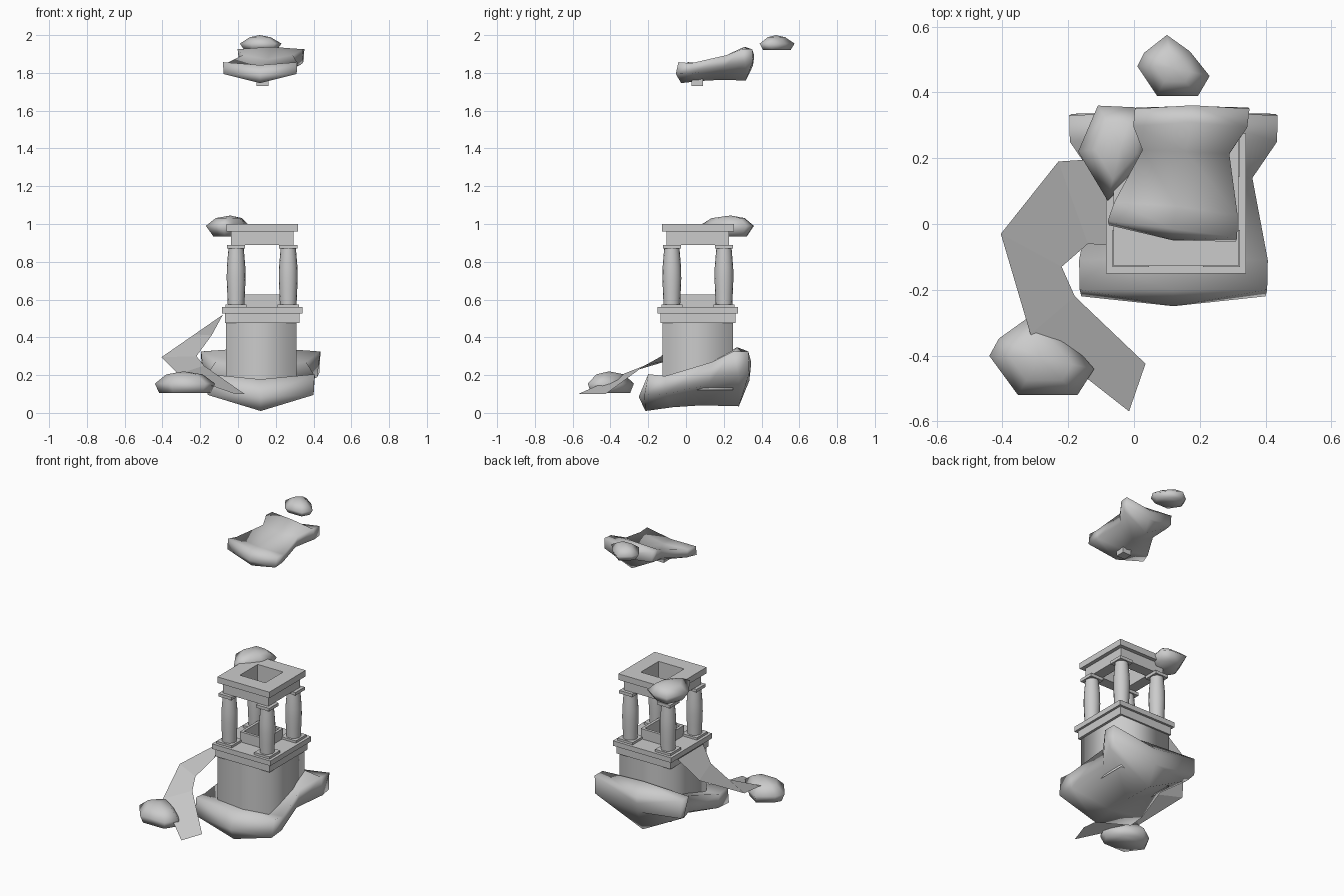
import bpy, bmesh, math
from mathutils import Vector

if "Cube" in bpy.data.objects:
    bpy.data.objects.remove(bpy.data.objects["Cube"])

CX, CY = 0.128, 0.063      # temple axis


def mesh_object(name, verts, faces, smooth=False):
    me = bpy.data.meshes.new(name)
    me.from_pydata([tuple(v) for v in verts], [], faces)
    bm = bmesh.new()
    bm.from_mesh(me)
    bmesh.ops.recalc_face_normals(bm, faces=bm.faces[:])
    bm.to_mesh(me)
    bm.free()
    for p in me.polygons:
        p.use_smooth = smooth
    ob = bpy.data.objects.new(name, me)
    bpy.context.collection.objects.link(ob)
    return ob


def loft(rings, close=False):
    """Quads between equal rings of points; close joins last ring to first."""
    n, m = len(rings[0]), len(rings)
    verts = [v for r in rings for v in r]
    faces = []
    for i in range(m if close else m - 1):
        j = (i + 1) % m
        for k in range(n):
            l = (k + 1) % n
            faces.append((i * n + k, i * n + l, j * n + l, j * n + k))
    return verts, faces


def square(h, z, cx=CX, cy=CY):
    return [(cx + sx * h, cy + sy * h, z) for sx, sy in ((-1, -1), (1, -1), (1, 1), (-1, 1))]


def frame(name, outer, inner, z0, z1):
    """Square slab with a square hole."""
    v, f = loft([square(outer, z0), square(outer, z1), square(inner, z1), square(inner, z0)], True)
    return mesh_object(name, v, f)


def block(name, h, z0, z1, cx, cy):
    v, f = loft([square(h, z0, cx, cy), square(h, z1, cx, cy)])
    return mesh_object(name, v, f + [(0, 1, 2, 3), (4, 5, 6, 7)])


# island rings front to back: keel, lower side, upper side, top centre (half, x from centre)
RINGS = [
    [(0, -.215, .01), (.28, -.22, .095), (.285, -.20, .205), (0, -.20, .178)],
    [(0, -.07, .03), (.275, -.11, .10), (.287, -.11, .195), (0, -.10, .17)],
    [(0, .08, .04), (.225, .12, .15), (.24, .14, .27), (0, .14, .23)],
    [(0, .28, .035), (.30, .28, .19), (.315, .25, .325), (0, .27, .348)],
    [(0, .335, .17), (.31, .335, .21), (.317, .33, .325), (0, .345, .27)],
]


def island(name, place):
    rings = []
    for b, l, h, t in RINGS:
        full = [b, l, h, t, (-h[0], h[1], h[2]), (-l[0], l[1], l[2])]
        rings.append([place(*p) for p in full])
    v, f = loft(rings)
    v += [place(0, -.25, .085), place(0, .342, .23)]
    a, last = len(v) - 2, (len(rings) - 1) * 6
    for k in range(6):
        f.append((k, (k + 1) % 6, a))
        f.append((last + k, last + (k + 1) % 6, a + 1))
    return mesh_object(name, v, f, True)


def upper_place(x, y, z):
    t = min(1, max(0, (y + .2) / .34))           # narrower and shifted towards the back
    s = min(1, max(0, (y + .2) / .5))
    px = x * (.69 - .14 * t)
    return (.117 + .06 * s + px, .123 + .69 * y - .13 * px * (1 - s), 1.74 + .57 * z)


island("main_island", lambda x, y, z: (.12 + x, y, z))
island("upper_island", upper_place)
block("island_stub", .031, 1.73, 1.78, .13, .06)


# loose rocks: faceted outline with smaller top and bottom rings
def rock(name, outline, z0, zm, z1, top, bottom):
    c = sum((Vector(p) for p in outline), Vector((0, 0))) / len(outline)

    def ring(s, z):
        return [(c.x + (x - c.x) * s, c.y + (y - c.y) * s, z) for x, y in outline]
    v, f = loft([ring(bottom, z0), ring(1, zm), ring(top, (z1 * 3 + zm) / 4)])
    n = len(outline)
    v.append((c.x, c.y, z1))
    f += [(2 * n + k, 2 * n + (k + 1) % n, 3 * n) for k in range(n)]
    f.append(tuple(range(n)))
    return mesh_object(name, v, f, True)


STONE = [(.01, .48), (.03, .52), (.10, .575), (.17, .525), (.23, .45), (.195, .39), (.07, .39)]
rock("floating_rock", STONE, 1.92, 1.955, 2.0, .5, .78)
rock("ground_rock", [(-.44 + (x - .01) * 1.45, -.52 + (y - .39) * 1.32) for x, y in STONE],
     .105, .155, .22, .6, .85)
rock("roof_rock", [(-.17, .22), (-.11, .36), (0, .355), (.06, .32), (.04, .20), (-.02, .13), (-.08, .07)],
     .935, .99, 1.045, .6, .7)

# winding path: thin ribbon from the platform to the ground
left = [(-.08, .20, .52), (-.23, .19, .416), (-.405, -.03, .295), (-.315, -.335, .205), (-.015, -.57, .10)]
right = [(-.08, -.065, .52), (-.14, -.06, .41), (-.22, -.13, .30), (-.18, -.22, .25), (.035, -.425, .10)]
mesh_object("path", left + right, [(i, i + 1, i + 6, i + 5) for i in range(4)])

# tower body: open smooth-shaded square tube
v, f = loft([square(.187, .12, .123, CY), square(.187, .48, .123, CY)])
mesh_object("tower_body", v, f, True)

# stacked square frames
HOLE = .093
frame("platform_lower", .198, HOLE, .475, .527)
frame("platform_upper", .213, HOLE, .527, .56)
frame("inner_curb", HOLE, .075, .50, .627)
frame("roof_beam", .165, HOLE, .89, .96)
frame("roof_plate", .19, HOLE, .96, 1.0)

# four columns with swelling shafts
PROFILE = [(.044, .57), (.047, .64), (.050, .71), (.049, .77), (.044, .83), (.040, .875)]
SIDES = 16
for sx in (-1, 1):
    for sy in (-1, 1):
        x, y = CX + sx * .138, CY + sy * .138
        rings = [[(x + r * math.cos(2 * math.pi * k / SIDES), y + r * math.sin(2 * math.pi * k / SIDES), z)
                  for k in range(SIDES)] for r, z in PROFILE]
        v, f = loft(rings)
        mesh_object("column_shaft", v, f, True)
        block("column_base", .056, .56, .575, x, y)
        block("column_capital", .048, .87, .89, x, y)
